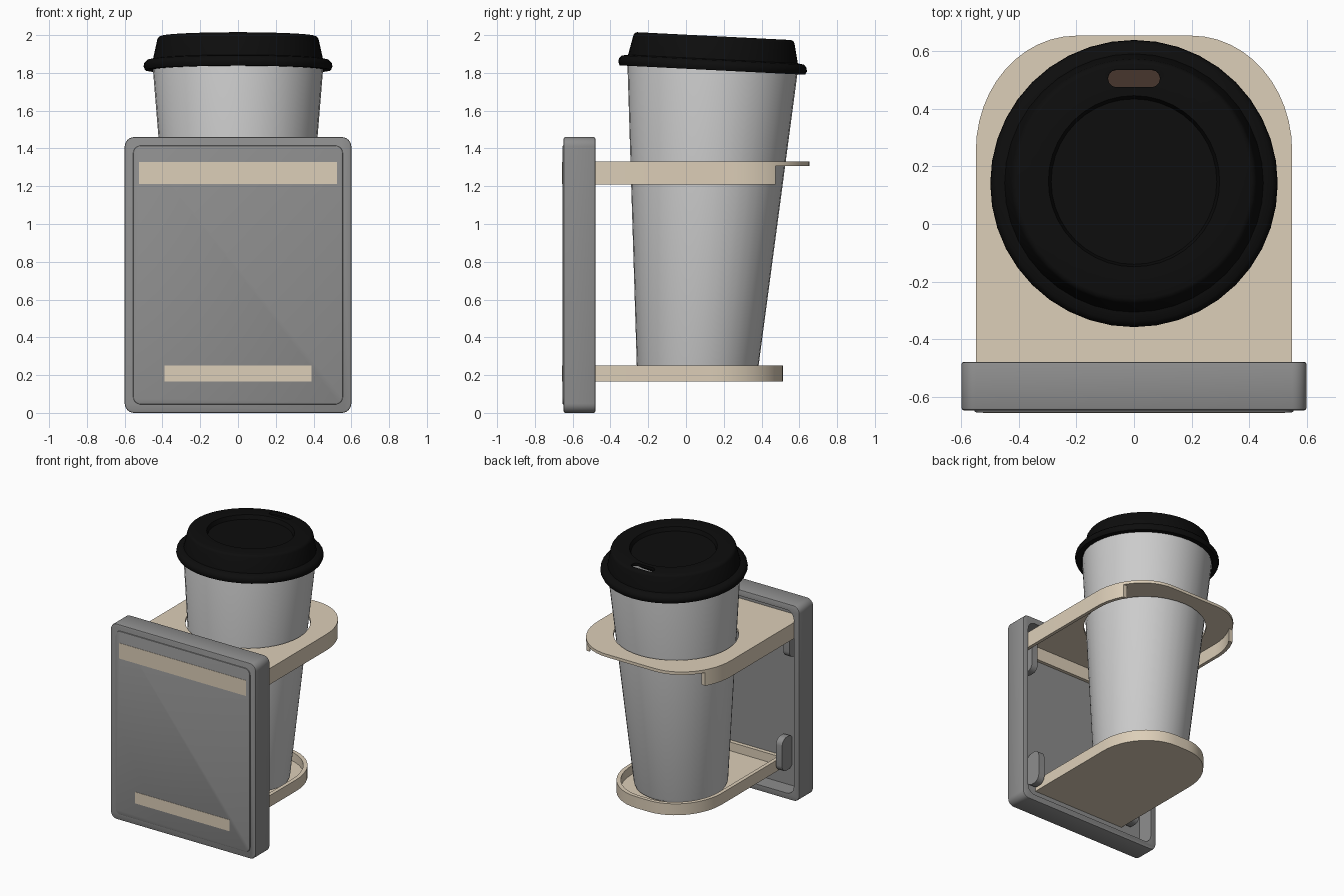
import bpy, bmesh
from math import sin, cos, pi, radians
from mathutils import Matrix, Vector

if "Cube" in bpy.data.objects:
    bpy.data.objects.remove(bpy.data.objects["Cube"])

SEG = 40


def material(name, rgb):
    m = bpy.data.materials.new(name)
    m.diffuse_color = (*rgb, 1)
    m.use_nodes = True
    m.node_tree.nodes["Principled BSDF"].inputs["Base Color"].default_value = m.diffuse_color
    return m


CREAM = material("cream", (0.72, 0.62, 0.48))
BLACK = material("black", (0.004, 0.004, 0.004))
BROWN = material("brown", (0.06, 0.035, 0.025))
DARK = material("dark_grey", (0.27, 0.27, 0.27))


def finish(bm, name, mat=None):
    bmesh.ops.recalc_face_normals(bm, faces=bm.faces)
    me = bpy.data.meshes.new(name)
    bm.to_mesh(me)
    bm.free()
    ob = bpy.data.objects.new(name, me)
    bpy.context.collection.objects.link(ob)
    if mat:
        me.materials.append(mat)
    return ob


def prism(name, outline, lo, hi, axis="z", mat=None):
    """Extrude a 2D outline along z (outline is xy), y (xz) or x (yz)."""
    place = {"z": lambda u, v, w: (u, v, w), "y": lambda u, v, w: (u, w, v),
             "x": lambda u, v, w: (w, u, v)}[axis]
    bm = bmesh.new()
    a = [bm.verts.new(place(u, v, lo)) for u, v in outline]
    b = [bm.verts.new(place(u, v, hi)) for u, v in outline]
    bm.faces.new(a)
    bm.faces.new(b)
    n = len(a)
    for i in range(n):
        bm.faces.new((a[i], a[(i + 1) % n], b[(i + 1) % n], b[i]))
    return finish(bm, name, mat)


def rounded(u0, u1, v0, v1, r, n=6):
    pts = []
    for cu, cv, a0 in ((u1 - r, v1 - r, 0), (u0 + r, v1 - r, 1), (u0 + r, v0 + r, 2), (u1 - r, v0 + r, 3)):
        for i in range(n + 1):
            a = (a0 + i / n) * pi / 2
            pts.append((cu + r * cos(a), cv + r * sin(a)))
    return pts


def rect(u0, u1, v0, v1):
    return [(u0, v0), (u1, v0), (u1, v1), (u0, v1)]


def tongue(half, y0, y1, rx, ry, n=12):
    """Square at the plate end, elliptical corners at the far end."""
    right = [(half - rx + rx * cos(i / n * pi / 2), y1 - ry + ry * sin(i / n * pi / 2)) for i in range(n + 1)]
    return [(half, y0)] + right + [(-x, y) for x, y in reversed(right)] + [(-half, y0)]


def circle(cx, cy, r, n=SEG):
    return [(cx + r * cos(2 * pi * i / n), cy + r * sin(2 * pi * i / n)) for i in range(n)]


def lathe(name, profile, mat=None):
    bm = bmesh.new()
    vs = [bm.verts.new((r, 0, z)) for r, z in profile]
    es = [bm.edges.new(p) for p in zip(vs, vs[1:])]
    bmesh.ops.spin(bm, geom=vs + es, cent=(0, 0, 0), axis=(0, 0, 1), angle=2 * pi, steps=SEG)
    bmesh.ops.remove_doubles(bm, verts=bm.verts, dist=1e-4)
    return finish(bm, name, mat)


def activate(ob):
    bpy.ops.object.select_all(action='DESELECT')
    ob.select_set(True)
    bpy.context.view_layer.objects.active = ob


def bevel(ob, width):
    m = ob.modifiers.new("bevel", 'BEVEL')
    m.width, m.segments, m.limit_method = width, 2, 'ANGLE'
    activate(ob)
    bpy.ops.object.modifier_apply(modifier=m.name)


def cut(ob, *cutters):
    for c in cutters:
        m = ob.modifiers.new("cut", 'BOOLEAN')
        m.operation, m.solver, m.object = 'DIFFERENCE', 'EXACT', c
        activate(ob)
        bpy.ops.object.modifier_apply(modifier=m.name)
        bpy.data.objects.remove(c)


def smooth(ob, angle=30):
    activate(ob)
    bpy.ops.object.shade_smooth_by_angle(angle=radians(angle))


# Mounting plate: hollow on the cup side, slightly raised panel on the front
plate = prism("mounting_plate", rounded(-0.6, 0.6, 0, 1.46, 0.05), -0.648, -0.48, "y", DARK)
bevel(plate, 0.008)
cut(plate, prism("recess", rounded(-0.555, 0.555, 0.045, 1.415, 0.06), -0.6, -0.4, "y"))
smooth(plate)
panel = prism("front_panel", rounded(-0.555, 0.555, 0.045, 1.415, 0.04), -0.655, -0.61, "y", DARK)
bevel(panel, 0.006)
smooth(panel)

# Hinge ears inside the plate recess
for label, x, z0 in (("lower", 0.43, 0.18), ("upper", 0.49, 1.05)):
    for side, s in (("left", -1), ("right", 1)):
        ear = prism(f"{label}_hinge_ear_{side}", rounded(-0.61, -0.485, z0, z0 + 0.25, 0.05),
                    s * x - 0.025, s * x + 0.025, "x", DARK)
        smooth(ear)

# Cup ring: thin top with a skirt that stops short of the far end
ring = prism("cup_ring", tongue(0.55, -0.6, 0.655, 0.35, 0.4), 1.21, 1.33, "z", CREAM)
cut(ring,
    prism("hollow", tongue(0.525, -0.575, 0.63, 0.33, 0.38), 1.1, 1.308),
    prism("end_notch", rect(-0.7, 0.7, 0.475, 0.8), 1.1, 1.308),
    prism("hole", circle(0, 0.117, 0.424), 1.1, 1.5))
smooth(ring)
prism("cup_ring_hinge_bar", rect(-0.525, 0.525, -0.657, -0.58), 1.212, 1.328, "z", CREAM)

# Base tray with a raised rim
tray = prism("base_tray", tongue(0.39, -0.657, 0.513, 0.34, 0.38), 0.165, 0.25, "z", CREAM)
cut(tray, prism("tray_hollow", tongue(0.362, -0.57, 0.485, 0.315, 0.355), 0.185, 0.4))
smooth(tray)

# Cup, drink and lid, made upright and then tilted together
cup = lathe("cup", [(0, 0), (0.3, 0), (0.315, 0.008), (0.32, 0.025), (0.45, 1.615), (0.447, 1.63),
                    (0.435, 1.625), (0.302, 0.03), (0, 0.03)])
drink = prism("drink", circle(0, 0, 0.415), 1.39, 1.4, "z", BROWN)
lid = lathe("lid", [(0, 1.765), (0.288, 1.765), (0.298, 1.795), (0.408, 1.797), (0.42, 1.792),
                    (0.427, 1.78), (0.45, 1.675), (0.482, 1.67), (0.497, 1.655), (0.5, 1.635),
                    (0.492, 1.617), (0.455, 1.617), (0.437, 1.66), (0.412, 1.775),
                    (0.31, 1.775), (0.3, 1.748), (0, 1.748)], BLACK)
cut(lid, prism("sip_hole", rounded(-0.09, 0.09, 0.328, 0.388, 0.029), 1.6, 2))
tilt = Matrix.Translation((0, 0.058, 0.2)) @ Matrix.Rotation(radians(-2.9), 4, 'X')
for ob in (cup, drink, lid):
    ob.data.transform(tilt)
    smooth(ob, 40)
